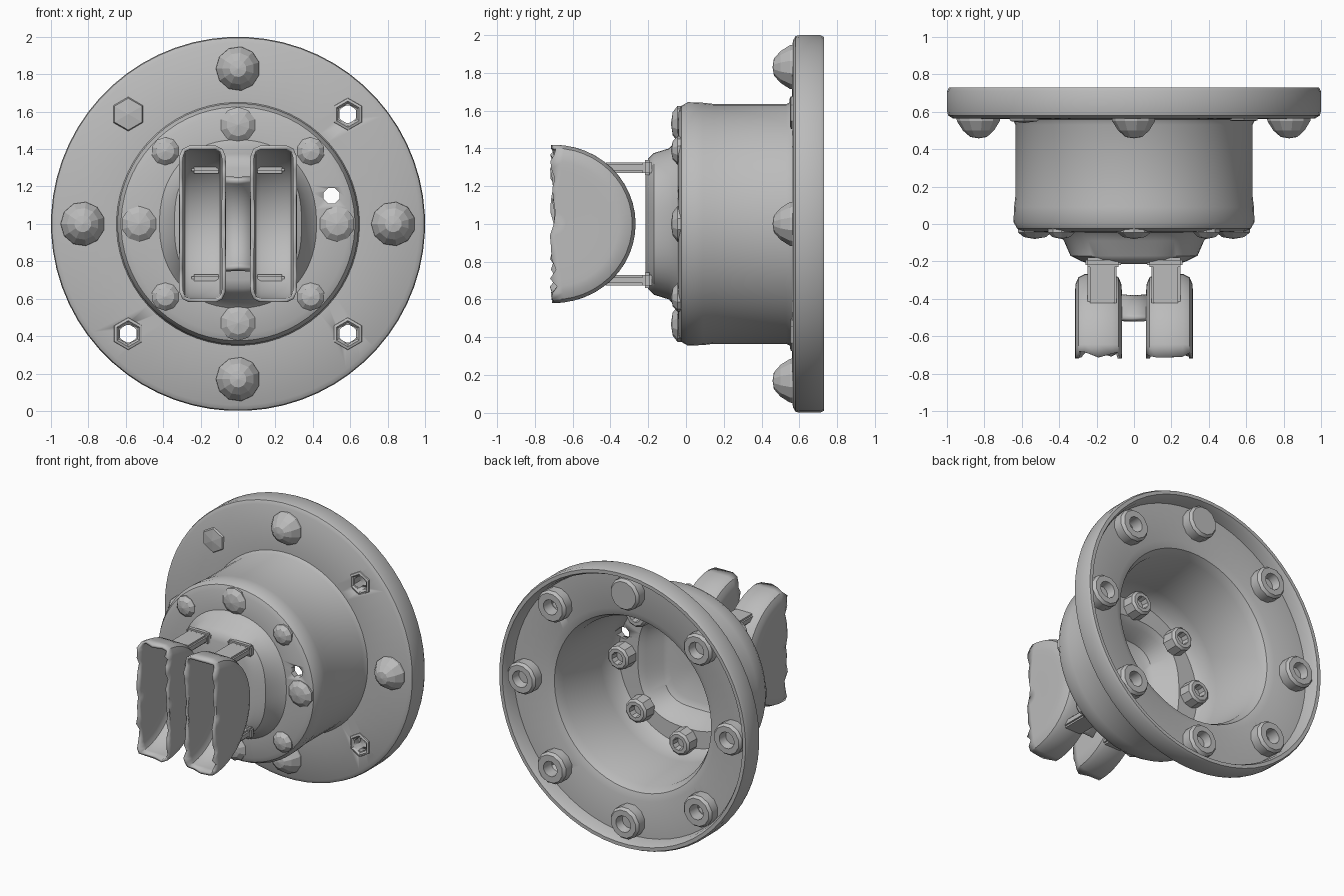
import bpy, bmesh, math, random
from math import sin, cos, pi, radians

random.seed(4)
cube = bpy.data.objects.get("Cube")
if cube:
    bpy.data.objects.remove(cube, do_unlink=True)

grey = bpy.data.materials.new("plain grey")
grey.use_nodes = True
grey.diffuse_color = (0.5, 0.5, 0.5, 1)
bsdf = grey.node_tree.nodes["Principled BSDF"]
bsdf.inputs["Base Color"].default_value = (0.5, 0.5, 0.5, 1)
bsdf.inputs["Roughness"].default_value = 0.7


def finish(name, bm, angle=35):
    bmesh.ops.remove_doubles(bm, verts=bm.verts, dist=0.0005)
    bmesh.ops.recalc_face_normals(bm, faces=bm.faces)
    mesh = bpy.data.meshes.new(name)
    bm.to_mesh(mesh)
    bm.free()
    mesh.materials.append(grey)
    ob = bpy.data.objects.new(name, mesh)
    bpy.context.collection.objects.link(ob)
    bpy.ops.object.select_all(action='DESELECT')
    ob.select_set(True)
    bpy.context.view_layer.objects.active = ob
    if angle:
        bpy.ops.object.shade_smooth_by_angle(angle=radians(angle))
    return ob


def bridge(bm, rings, closed):
    """Quads between neighbouring rows of vertices."""
    for a, b in zip(rings, rings[1:]):
        n = len(a)
        for i in range(n if closed else n - 1):
            j = (i + 1) % n
            bm.faces.new((a[i], a[j], b[j], b[i]))


def loft(name, sections, x=0, z=1, sides=64, loop=False, angle=35):
    """Sections across the y axis: (y, radius x, radius z, squareness)."""
    bm = bmesh.new()
    rings = []
    for s in sections:
        y, rx = s[0], s[1]
        rz, p = s[2:] if len(s) > 2 else (rx, 2)
        ring = []
        for i in range(sides):
            t = 2 * pi * (i + 0.5) / sides
            c, d = cos(t), sin(t)
            ring.append(bm.verts.new((
                x + rx * math.copysign(abs(c) ** (2 / p), c), y,
                z + rz * math.copysign(abs(d) ** (2 / p), d))))
        rings.append(ring)
    if loop:
        rings.append(rings[0])
    bridge(bm, rings, True)
    return finish(name, bm, angle)


def box(name, x, y, z, sx, sy, sz):
    bm = bmesh.new()
    bmesh.ops.create_cube(bm, size=1)
    for v in bm.verts:
        v.co = (x + v.co.x * sx, y + v.co.y * sy, z + v.co.z * sz)
    bmesh.ops.bevel(bm, geom=bm.edges[:], offset=0.012, segments=2, affect='EDGES')
    return finish(name, bm)


def cut(target, x, z, r, y0, y1):
    cutter = loft("hole_cutter", [(y0, 0), (y0, r), (y1, r), (y1, 0)], x, z, 8)
    cutter.hide_render = True
    m = target.modifiers.new("hole", 'BOOLEAN')
    m.operation, m.solver, m.object = 'DIFFERENCE', 'EXACT', cutter
    bpy.context.view_layer.objects.active = target
    bpy.ops.object.modifier_apply(modifier=m.name)
    bpy.data.objects.remove(cutter, do_unlink=True)


# Hollow housing: neck, drum and flange outside, then back along the inside
housing = loft("housing", [
    (-0.21, 0), (-0.215, 0.23, 0.30, 3), (-0.20, 0.28, 0.345, 2.8),
    (-0.17, 0.34, 0.375, 2.6), (-0.09, 0.375, 0.40, 2.4), (-0.045, 0.42, 0.45, 2.2),
    (-0.04, 0.59), (-0.025, 0.625), (0.01, 0.645), (0.09, 0.642), (0.15, 0.635),
    (0.53, 0.635), (0.56, 0.65), (0.565, 0.97), (0.58, 0.995), (0.60, 1.0),
    (0.71, 1.0), (0.73, 0.99), (0.73, 0.965), (0.70, 0.95), (0.635, 0.94),
    (0.63, 0.68), (0.61, 0.63), (0.55, 0.60), (0.15, 0.58), (0.04, 0.57),
    (0.0, 0.54), (-0.005, 0.39, 0.41, 2.6), (-0.04, 0.35, 0.37, 3),
    (-0.15, 0.29, 0.33, 3.5), (-0.175, 0.25, 0.29, 3.5), (-0.175, 0)])

# Flange bolts: domed heads on the axes, hex collars and holes on the diagonals
for k in range(8):
    a = k * pi / 4
    x, z = 0.83 * cos(a), 1 + 0.83 * sin(a)
    boss = [(0.62, 0.115), (0.70, 0.115), (0.72, 0.10)]
    through = k in (1, 5, 7)
    if through:
        cut(housing, x, z, 0.05, 0.5, 0.8)
        loft("flange_boss", boss + [(0.72, 0.055), (0.62, 0.052)], x, z, 12, True)
        loft("flange_collar", [(0.58, 0.09), (0.555, 0.085), (0.55, 0.07),
                               (0.57, 0.052)], x, z, 6, True, 0)
    else:
        inner = [(0.72, 0)] if k == 2 else [(0.72, 0.06), (0.66, 0.05), (0.66, 0)]
        loft("flange_boss", [(0.62, 0)] + boss + inner, x, z, 12)
        if k == 3:
            loft("flange_stud", [(0.58, 0.10), (0.55, 0.085), (0.54, 0)], x, z, 6, angle=0)
        else:
            loft("flange_bolt", [(0.58, 0.12), (0.55, 0.117), (0.50, 0.085),
                                 (0.465, 0.045), (0.458, 0)], x, z, 11, angle=0)

# Drum face bolts with hollow nuts inside
cut(housing, 0.50, 1.15, 0.045, -0.1, 0.1)
for k in range(8):
    a = k * pi / 4
    r, size = (0.53, 0.095) if k % 2 == 0 else (0.55, 0.075)
    x, z = r * cos(a), 1 + r * sin(a)
    loft("drum_bolt", [(-0.02, size), (-0.045, size), (-0.07, size * 0.65),
                       (-0.08, 0)], x, z, 10, angle=0)
    r = 0.49
    loft("drum_nut", [(-0.01, 0.09), (0.075, 0.085), (0.09, 0.07), (0.09, 0.045),
                      (0.04, 0.04), (0.04, 0)], r * cos(a), 1 + r * sin(a), 10)


# Half-round shells, open to the front with a broken edge
def half_shell(name, x0, columns, ry, rz, thick, reach=90, rough=0.0, steps=24):
    bm = bmesh.new()
    rows = []
    for dx, s in columns:
        row = []
        for i in range(steps + 1):
            t = radians(-reach + 2 * reach * i / steps)
            y = -0.70 + ry * s * cos(t)
            if i in (0, steps) and s > 0:
                y += random.uniform(-rough, rough)
            row.append(bm.verts.new((x0 + dx, y, 1 + rz * s * sin(t))))
        rows.append(row)
    bridge(bm, rows, False)
    ob = finish(name, bm)
    m = ob.modifiers.new("wall", 'SOLIDIFY')
    m.thickness, m.offset = thick, 0
    return ob


half = [(0.113, 0), (0.113, 0.15), (0.113, 0.3), (0.115, 0.45), (0.115, 0.58),
        (0.115, 0.7), (0.115, 0.8), (0.112, 0.88), (0.10, 0.95), (0.07, 0.985)]
columns = [(-w, s) for w, s in half] + [(0, 0.985)] + half[::-1]
for side in (-1, 1):
    half_shell("jaw_shell", side * 0.19, columns, 0.43, 0.415, 0.02, rough=0.022)
    # Straps that join each jaw to the neck
    for up in (-1, 1):
        z = 1 + up * 0.298
        box("jaw_strap", side * 0.17, -0.31, z, 0.155, 0.25, 0.055)
        box("strap_foot", side * 0.165, -0.205, z, 0.19, 0.05, 0.08)

# Short curved bridge between the jaws
half_shell("jaw_bridge", 0, [(-0.08, 1), (0, 0.98), (0.08, 1)], 0.31, 0.31, 0.03, reach=52)
